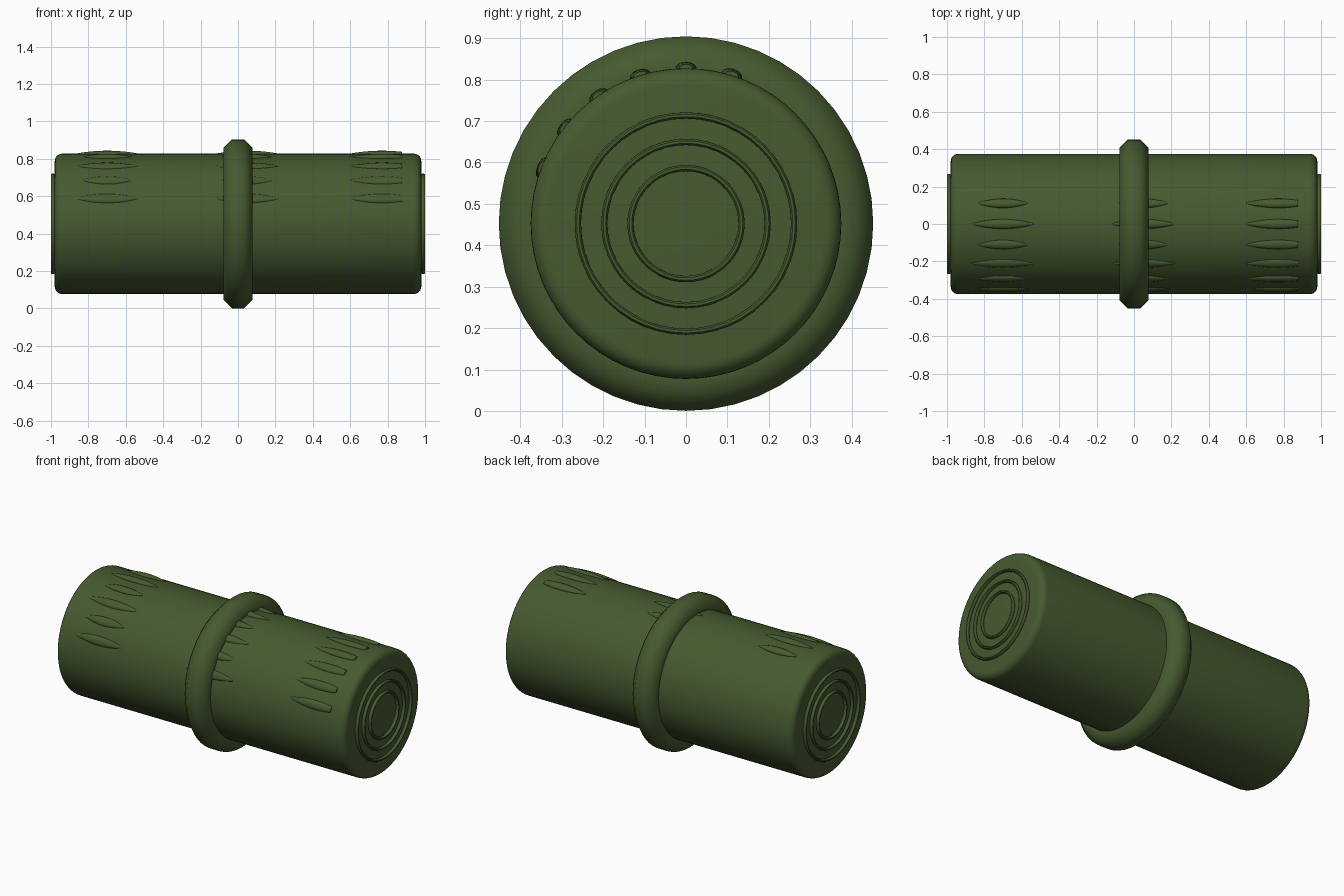
import bpy
import bmesh
from math import sin, cos, pi, radians
from mathutils import Matrix, Vector

cube = bpy.data.objects.get("Cube")
if cube:
    bpy.data.objects.remove(cube, do_unlink=True)

CENTRE_Z = 0.4525
RADIUS = 0.375

green = bpy.data.materials.new("olive green")
green.use_nodes = True
colour = (0.062, 0.104, 0.03, 1)
green.diffuse_color = colour
green.node_tree.nodes["Principled BSDF"].inputs["Base Color"].default_value = colour


def finish(bm, name):
    """Turn a bmesh into a smooth shaded green object on the tube axis."""
    bmesh.ops.recalc_face_normals(bm, faces=bm.faces)
    mesh = bpy.data.meshes.new(name)
    bm.to_mesh(mesh)
    bm.free()
    mesh.materials.append(green)
    obj = bpy.data.objects.new(name, mesh)
    obj.location.z = CENTRE_Z
    bpy.context.collection.objects.link(obj)
    bpy.ops.object.select_all(action='DESELECT')
    obj.select_set(True)
    bpy.context.view_layer.objects.active = obj
    bpy.ops.object.shade_smooth_by_angle(angle=radians(50))


def lathe(name, profile, steps, closed=False):
    """Spin (x, radius) points round the x axis."""
    bm = bmesh.new()
    verts = [bm.verts.new((x, 0, r)) for x, r in profile]
    pairs = list(zip(verts, verts[1:]))
    if closed:
        pairs.append((verts[-1], verts[0]))
    edges = [bm.edges.new(p) for p in pairs]
    bmesh.ops.spin(bm, geom=verts + edges, axis=(1, 0, 0), cent=(0, 0, 0),
                   angle=2 * pi, steps=steps, use_merge=True)
    bmesh.ops.remove_doubles(bm, verts=bm.verts, dist=0.00005)
    finish(bm, name)


def torus(name, x, major, half_width, half_height, steps):
    """Ring with an eight-sided section, flat on its sides and rim."""
    grow = 1 / cos(pi / 8)
    angles = [pi / 8 + pi / 4 * i for i in range(8)]
    profile = [(x + grow * half_width * cos(a), major + grow * half_height * sin(a))
               for a in angles]
    lathe(name, profile, steps, closed=True)


def ridge(name, x, half_length, height, angle, cut):
    """Long spindle half sunk in the tube, cut blunt at its +x end if cut < 1."""
    bm = bmesh.new()
    turn = Matrix.Rotation(angle, 4, 'X')
    stations, sides = 12, 12
    rings = []
    for i in range(stations + 1):
        t = -1 + (1 + cut) * i / stations
        size = max(1 - t * t, 0.001)
        ring = []
        for k in range(sides):
            a = 2 * pi * k / sides
            point = Vector((x + half_length * t, 0.026 * size * cos(a),
                            RADIUS - 0.001 + height * size * sin(a)))
            ring.append(bm.verts.new(turn @ point))
        rings.append(ring)
    for a, b in zip(rings, rings[1:]):
        for k in range(sides):
            n = (k + 1) % sides
            bm.faces.new((a[k], a[n], b[n], b[k]))
    bm.faces.new(rings[0])
    bm.faces.new(rings[-1])
    finish(bm, name)


# Main tube with rounded rims
END, BEVEL, ARC = 0.98, 0.04, 6
rim = [(END - BEVEL + BEVEL * sin(a), RADIUS - BEVEL + BEVEL * cos(a))
       for a in (pi / 2 * i / ARC for i in range(ARC + 1))]
half = rim + [(END, 0)]
lathe("tube_body", [(-x, r) for x, r in reversed(half)] + half, 64)

# Thick middle collar
torus("middle_collar", 0, RADIUS, 0.077, 0.077, 48)

# Concentric rings on both ends
for side, label in ((-1, "right"), (1, "left")):
    for i, major in enumerate((0.134, 0.197, 0.261)):
        torus(f"{label}_end_ring_{i + 1}", side * 0.99, major, 0.01, 0.0075, 48)

# Three groups of grip ridges wrapped over the top and front
groups = (("right", -0.70, (0.14, 0.175), 1.0),
          ("middle", 0.05, (0.14, 0.175), 1.0),
          ("left", 0.77, (0.18, 0.18), 0.6))
for label, x, lengths, cut in groups:
    for i in range(6):
        height = 0.017 - 0.0015 * max(0, i - 1)
        ridge(f"{label}_grip_ridge_{i + 1}", x, lengths[i % 2], height,
              0.3 * (i - 1), cut)
